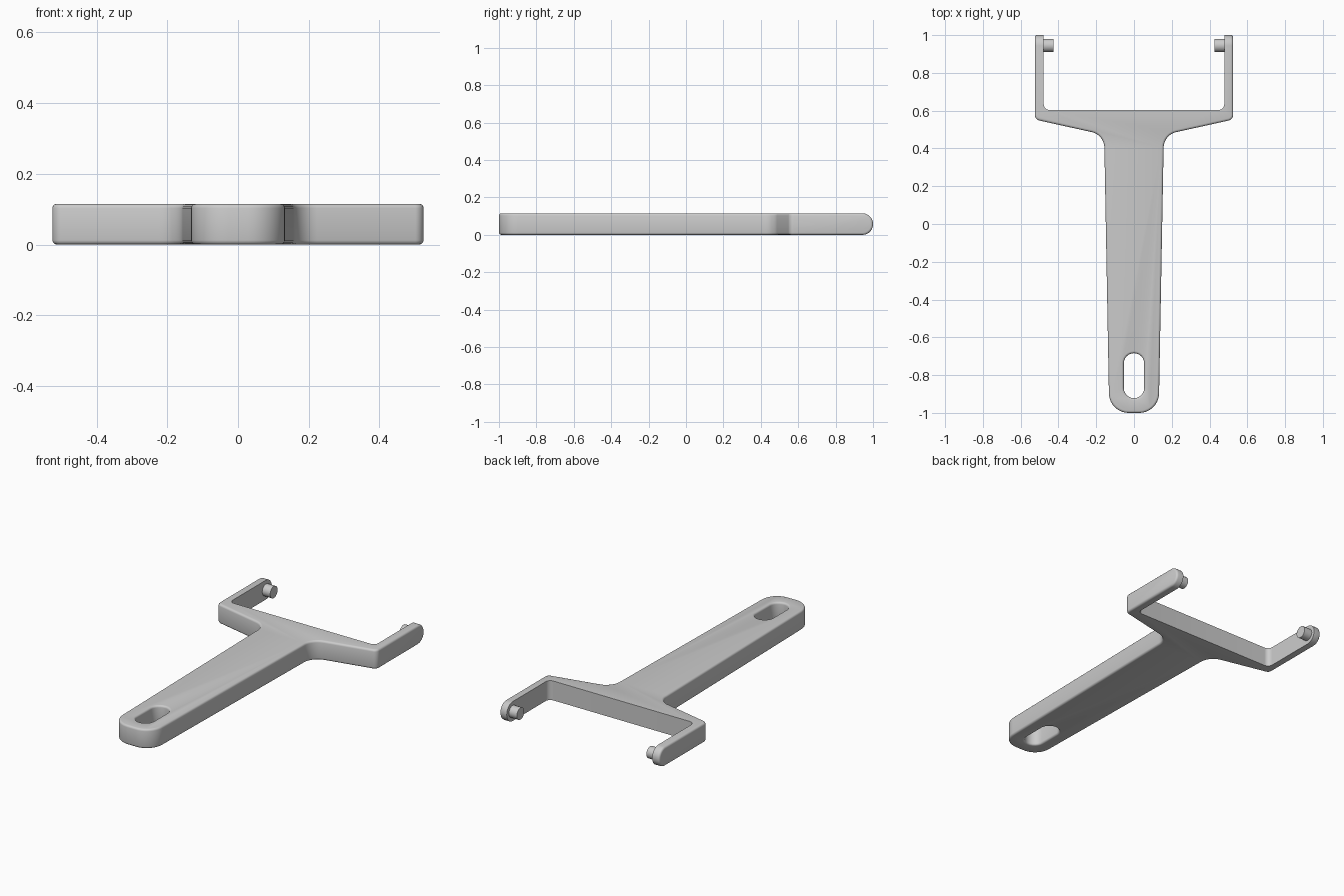
import bpy, bmesh, math
from mathutils import Vector

H = 0.115      # plate thickness
EDGE = 0.012   # rounding of the outer rims

if "Cube" in bpy.data.objects:
    bpy.data.objects.remove(bpy.data.objects["Cube"], do_unlink=True)

grey = bpy.data.materials.new("plain grey")
grey.use_nodes = True
grey.diffuse_color = (0.6, 0.6, 0.6, 1)
grey.node_tree.nodes["Principled BSDF"].inputs["Base Color"].default_value = grey.diffuse_color


def make_object(name, bm):
    bmesh.ops.recalc_face_normals(bm, faces=bm.faces)
    mesh = bpy.data.meshes.new(name)
    bm.to_mesh(mesh)
    bm.free()
    mesh.materials.append(grey)
    obj = bpy.data.objects.new(name, mesh)
    bpy.context.collection.objects.link(obj)
    return obj


def activate(obj):
    bpy.ops.object.select_all(action='DESELECT')
    obj.select_set(True)
    bpy.context.view_layer.objects.active = obj


def fillet(prev, corner, nxt, radius, steps=10):
    """Points of a round arc that replaces a corner."""
    if radius == 0:
        return [corner]
    a, b = (prev - corner).normalized(), (nxt - corner).normalized()
    half_angle = a.angle(b) / 2
    centre = corner + (a + b).normalized() * radius / math.sin(half_angle)
    reach = radius / math.tan(half_angle)
    start = (corner + a * reach - centre).normalized()
    end = (corner + b * reach - centre).normalized()
    return [centre + start.slerp(end, i / steps).normalized() * radius for i in range(steps + 1)]


# Outline of the handle and fork: x, y, corner radius for the left half
half = [(0.131, -1, 0.105), (0.158, 0.472, 0.085), (0.525, 0.553, 0.03),
        (0.525, 1, 0), (0.478, 1, 0), (0.478, 0.604, 0.03)]
corners = half + [(-x, y, r) for x, y, r in reversed(half)]
pts = [Vector((x, y, 0)) for x, y, r in corners]
outline = []
for i, (x, y, r) in enumerate(corners):
    outline += fillet(pts[i - 1], pts[i], pts[(i + 1) % len(pts)], r)

bm = bmesh.new()
base = bm.faces.new([bm.verts.new(p) for p in outline])
ext = bmesh.ops.extrude_face_region(bm, geom=[base], use_keep_orig=True)
bmesh.ops.translate(bm, vec=(0, 0, H), verts=[g for g in ext["geom"] if isinstance(g, bmesh.types.BMVert)])
bmesh.ops.recalc_face_normals(bm, faces=bm.faces)

# Round ends of the fork arms
tips = [e for e in bm.edges
        if all(v.co.y > 0.999 for v in e.verts) and e.verts[0].co.z == e.verts[1].co.z]
bmesh.ops.bevel(bm, geom=tips, offset=H / 2 - 0.001, segments=10, profile=0.5, affect='EDGES')


# Soft outer rims, leaving the inside of the fork crisp
def inside_fork(v):
    return v.co.y > 0.6 and abs(v.co.x) < 0.485


bm.normal_update()
rims = [e for e in bm.edges
        if len(e.link_faces) == 2 and e.calc_face_angle() > 1.2
        and not any(inside_fork(v) for v in e.verts)]
bmesh.ops.bevel(bm, geom=rims, offset=EDGE, segments=3, profile=0.5, affect='EDGES')
handle = make_object("forked_handle", bm)

# Hanging slot with flared rims, cut through the handle
bm = bmesh.new()
levels = [(-0.02, EDGE)]
flare = [(EDGE * (1 - math.cos(t)), EDGE * (1 - math.sin(t)))
         for t in (math.pi / 2 * k / 4 for k in range(5))]
levels += flare + [(H - z, o) for z, o in reversed(flare)] + [(H + 0.02, EDGE)]
rings = []
for z, grow in levels:
    ring = []
    for k in range(26):
        a = math.pi * (k if k < 13 else k - 1) / 12
        cy = -0.738 if k < 13 else -0.868
        r = 0.054 + grow
        ring.append(bm.verts.new((r * math.cos(a), cy + r * math.sin(a), z)))
    rings.append(ring)
for lo, hi in zip(rings, rings[1:]):
    for k in range(26):
        n = (k + 1) % 26
        bm.faces.new((lo[k], lo[n], hi[n], hi[k]))
bm.faces.new(rings[0])
bm.faces.new(rings[-1])
cutter = make_object("slot_cutter", bm)
cutter.hide_render = True

mod = handle.modifiers.new("slot", 'BOOLEAN')
mod.operation = 'DIFFERENCE'
mod.solver = 'EXACT'
mod.object = cutter
activate(handle)
bpy.ops.object.modifier_apply(modifier=mod.name)
bpy.data.objects.remove(cutter, do_unlink=True)
bpy.ops.object.shade_smooth_by_angle(angle=math.radians(35))

# Pivot pegs facing each other at the arm ends
for side, name in ((1, "left_peg"), (-1, "right_peg")):
    bpy.ops.mesh.primitive_cylinder_add(vertices=32, radius=0.035, depth=0.063,
                                        location=(side * 0.4575, 0.945, H / 2),
                                        rotation=(0, math.pi / 2, 0))
    peg = bpy.context.object
    peg.name = name
    peg.data.materials.append(grey)
    bpy.ops.object.shade_smooth_by_angle(angle=math.radians(35))
